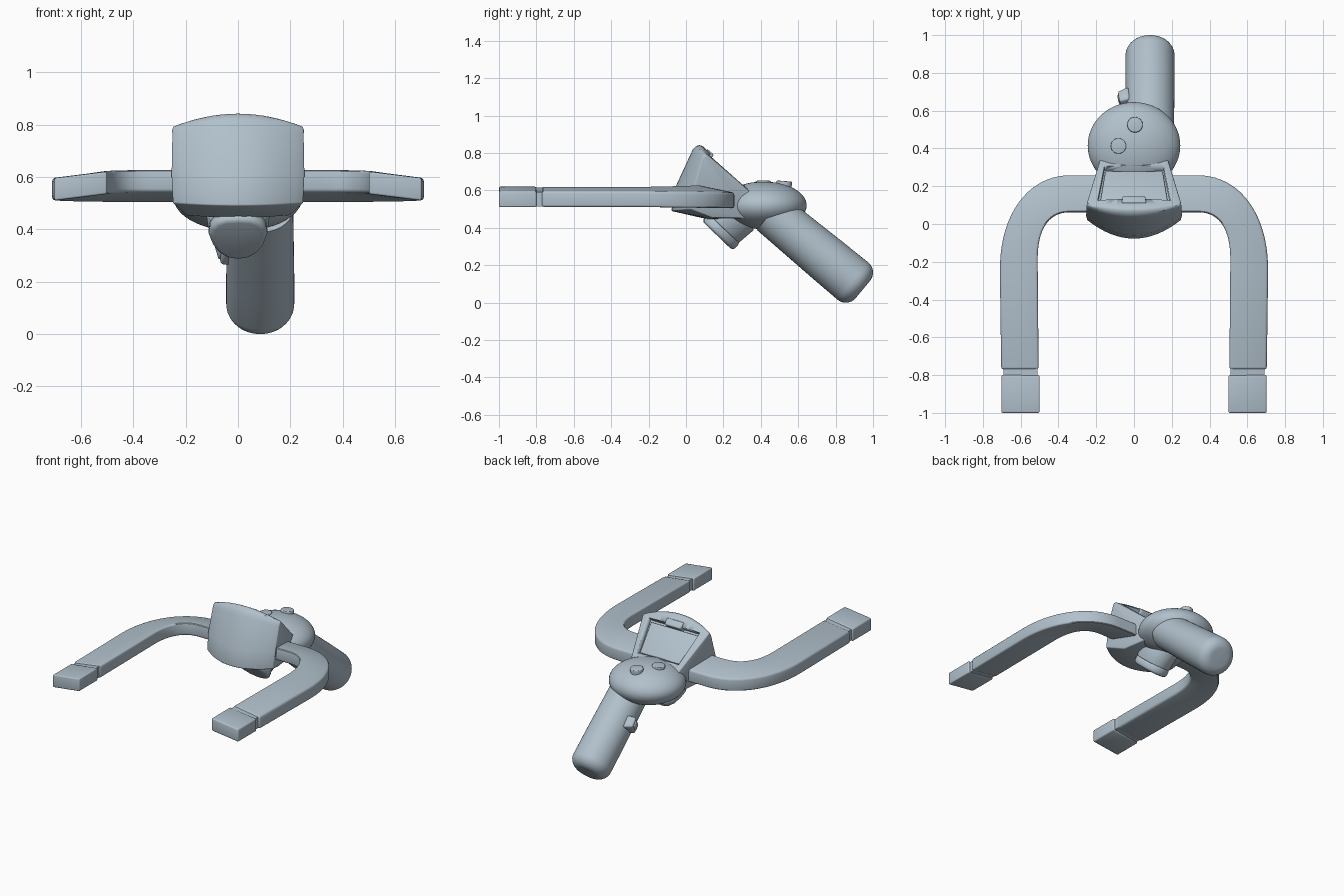
import bpy, bmesh, math
from mathutils import Vector, Matrix

if "Cube" in bpy.data.objects:
    bpy.data.objects.remove(bpy.data.objects["Cube"])

grey = bpy.data.materials.new("blue_grey_plastic")
grey.diffuse_color = (0.44, 0.53, 0.60, 1)
grey.use_nodes = True
grey.node_tree.nodes["Principled BSDF"].inputs["Base Color"].default_value = grey.diffuse_color


def finish(ob, angle=35):
    ob.data.materials.append(grey)
    bpy.ops.object.select_all(action='DESELECT')
    ob.select_set(True)
    bpy.context.view_layer.objects.active = ob
    bpy.ops.object.shade_smooth_by_angle(angle=math.radians(angle))


def loft(name, rings, bevel=0.0, limit=40):
    """Skin closed rings of points, cap both ends, round the sharp edges."""
    bm = bmesh.new()
    vs = [[bm.verts.new(p) for p in r] for r in rings]
    n = len(vs[0])
    for a, b in zip(vs, vs[1:]):
        for i in range(n):
            j = (i + 1) % n
            bm.faces.new((a[i], a[j], b[j], b[i]))
    bm.faces.new(vs[0])
    bm.faces.new(vs[-1])
    bmesh.ops.recalc_face_normals(bm, faces=bm.faces[:])
    if bevel:
        es = [e for e in bm.edges if e.calc_face_angle(0) > math.radians(limit)]
        bmesh.ops.bevel(bm, geom=es, offset=bevel, segments=3, profile=0.5,
                        affect='EDGES', clamp_overlap=True)
    me = bpy.data.meshes.new(name)
    bm.to_mesh(me)
    bm.free()
    ob = bpy.data.objects.new(name, me)
    bpy.context.collection.objects.link(ob)
    finish(ob)
    return ob


def frame(origin, x, y):
    x, y = Vector(x).normalized(), Vector(y).normalized()
    z = x.cross(y).normalized()
    m = Matrix((x, z.cross(x), z)).transposed().to_4x4()
    m.translation = origin
    return m


def prism(name, m, outline, n0, n1, bevel=0.0, grow=1.0):
    """Extrude a flat outline in the local frame m from n0 to n1."""
    return loft(name, [[m @ Vector((x * k, y * k, n)) for x, y in outline]
                       for n, k in ((n0, 1.0), (n1, grow))], bevel)


# Fork: inner edge sits higher than the outer edge, more so at the crossbar
def arm_ring(inner, outer, s=0.0):
    (xi, yi), (xo, yo) = inner, outer
    dx, dy = (xo - xi) * s, (yo - yi) * s
    h = 0.043 - s * 0.09
    roll = 0.0125 + 0.008 * min(max((yo + 0.25) / 0.5, 0), 1)
    zi, zo = 0.5655 + roll, 0.5655 - roll
    return [(xi + dx, yi + dy, zi + h), (xo - dx, yo - dy, zo + h),
            (xo - dx, yo - dy, zo - h), (xi + dx, yi + dy, zi - h)]


half = [arm_ring((0.12, 0.062), (0.12, 0.258))]
for i in range(21):
    a = math.pi / 2 * i / 20
    s, c = max(math.sin(a), 0), max(math.cos(a), 0)
    half.append(arm_ring((0.33 + 0.18 * s ** 0.8, -0.2 + 0.262 * c ** 0.8),
                         (0.33 + 0.38 * s ** 0.92, -0.25 + 0.508 * c ** 0.92)))
half.append(arm_ring((0.505, -0.77), (0.703, -0.77)))
mirrored = [[(-x, y, z) for x, y, z in r] for r in reversed(half)]
loft("fork_arms", mirrored + half, 0.013)

# Fork end caps with a narrow groove
for label, sx in (("left", -1), ("right", 1)):
    for part, y0, y1, s, b in (("neck", -0.82, -0.75, 0.06, 0),
                               ("tip", -1.0, -0.80, 0.0, 0.008)):
        rings = [arm_ring((0.50 * sx, y), (0.702 * sx, y), s) for y in (y0, y1)]
        loft(f"fork_{part}_{label}", rings, b)

# Display housing: y, z, half width, sideways sweep back, sideways drop
profile = [(-0.078, 0.49, 0.25, 0.10, -0.01), (-0.06, 0.61, 0.255, 0.10, 0),
           (0.025, 0.795, 0.252, 0.06, 0.03), (0.037, 0.82, 0.25, 0.055, 0.038),
           (0.055, 0.838, 0.25, 0.045, 0.046), (0.075, 0.843, 0.249, 0.035, 0.052),
           (0.095, 0.832, 0.247, 0.025, 0.05),
           (0.345, 0.60, 0.178, 0, 0.01),
           (0.345, 0.45, 0.175, 0, 0), (0.12, 0.445, 0.20, 0.02, -0.01)]
rings = []
for i in range(17):
    u = -1 + i / 8
    rings.append([(u * w, y + b * u * u, z - d * u * u) for y, z, w, b, d in profile])
housing = loft("display_housing", rings, 0.008, 38)

# Recessed screen and its button
face = frame((0, 0.21, 0.725), (1, 0, 0), (0, 0.742, -0.67))
cutter = prism("screen_cutter", face, [(-0.192, -0.105), (0.192, -0.105),
                                       (0.157, 0.135), (-0.157, 0.135)], -0.042, 0.08)
cutter.hide_render = True
cutter.hide_viewport = True
mod = housing.modifiers.new("screen_recess", 'BOOLEAN')
mod.operation = 'DIFFERENCE'
mod.solver = 'EXACT'
mod.object = cutter
prism("screen_panel", face, [(-0.178, -0.09), (0.178, -0.09),
                             (0.152, 0.122), (-0.152, 0.122)], -0.06, -0.028, 0.006)
prism("screen_button", face, [(-0.065, -0.135), (0.065, -0.135),
                              (0.06, -0.088), (-0.06, -0.088)], -0.06, 0.008, 0.008)

# Domed body
bpy.ops.mesh.primitive_uv_sphere_add(segments=64, ring_count=32, radius=1,
                                     location=(0, 0.415, 0.52))
dome = bpy.context.object
dome.name = "domed_body"
dome.scale = (0.245, 0.23, 0.127)
finish(dome)

# Dome buttons
disc = [(0.041 * math.cos(k * math.pi / 16), 0.041 * math.sin(k * math.pi / 16))
        for k in range(32)]
for i, (x, y, z) in enumerate(((0.005, 0.525, 0.637), (-0.082, 0.413, 0.638))):
    m = frame((x, y, z), (1, 0, -x * 0.8), (0, 1, (0.415 - y) * 0.7))
    prism(f"dome_button_{i + 1}", m, disc, -0.04, 0.013, 0.005)

# Slanted handle: distance from start and radius, with a rounded end
d = Vector((0, 0.77, -0.638)).normalized()
handle = frame(Vector((0.085, 0.946, 0.071)) - d * 0.64, (-1, 0, 0), (0, -d.z, d.y))
steps = [(0.0, 0.126), (0.2, 0.128), (0.4, 0.13), (0.57, 0.13)]
steps += [(0.57 + 0.07 * math.sin(a), 0.06 + 0.07 * math.cos(a))
          for a in [math.pi / 2 * k / 8 for k in range(1, 9)]]
sign = 1 if (handle.to_3x3() @ Vector((0, 0, 1))).dot(d) > 0 else -1
rings = []
for t, r in steps:
    flat = 0.93 + 0.07 * t / 0.64
    rings.append([handle @ Vector((r * math.cos(k * math.pi / 24),
                                   r * flat * math.sin(k * math.pi / 24), sign * t))
                  for k in range(48)])
loft("handle", rings)

# Trigger: shield-shaped nose under the body, backed by a wider collar
shield = [(0.0, -0.112), (0.05, -0.108), (0.085, -0.09), (0.107, -0.055),
          (0.112, -0.015), (0.098, 0.035), (0.074, 0.08), (0.042, 0.108), (0.0, 0.118)]
shield += [(-x, y) for x, y in reversed(shield[1:-1])]
nose = frame((0, 0.165, 0.36), (1, 0, 0), (0, 0.72, -0.69))
prism("trigger_nose", nose, shield, 0.0, 0.06, 0.02)
prism("trigger_collar", nose, [(x * 1.02, y * 0.95) for x, y in shield], 0.05, 0.16,
      0.008, 1.1)

# Small side clip on the handle
clip = frame((-0.05, 0.66, 0.325), (1, 0.25, 0.1), (-0.1, 0.77, -0.638))
box = [(-0.025, -0.04), (0.035, -0.04), (0.035, 0.045), (-0.025, 0.03)]
prism("side_clip", clip, box, -0.055, 0.045, 0.012)
prism("side_clip_pad", clip, [(x * 0.6 - 0.017, y * 0.6) for x, y in box],
      -0.035, 0.03, 0.006)
